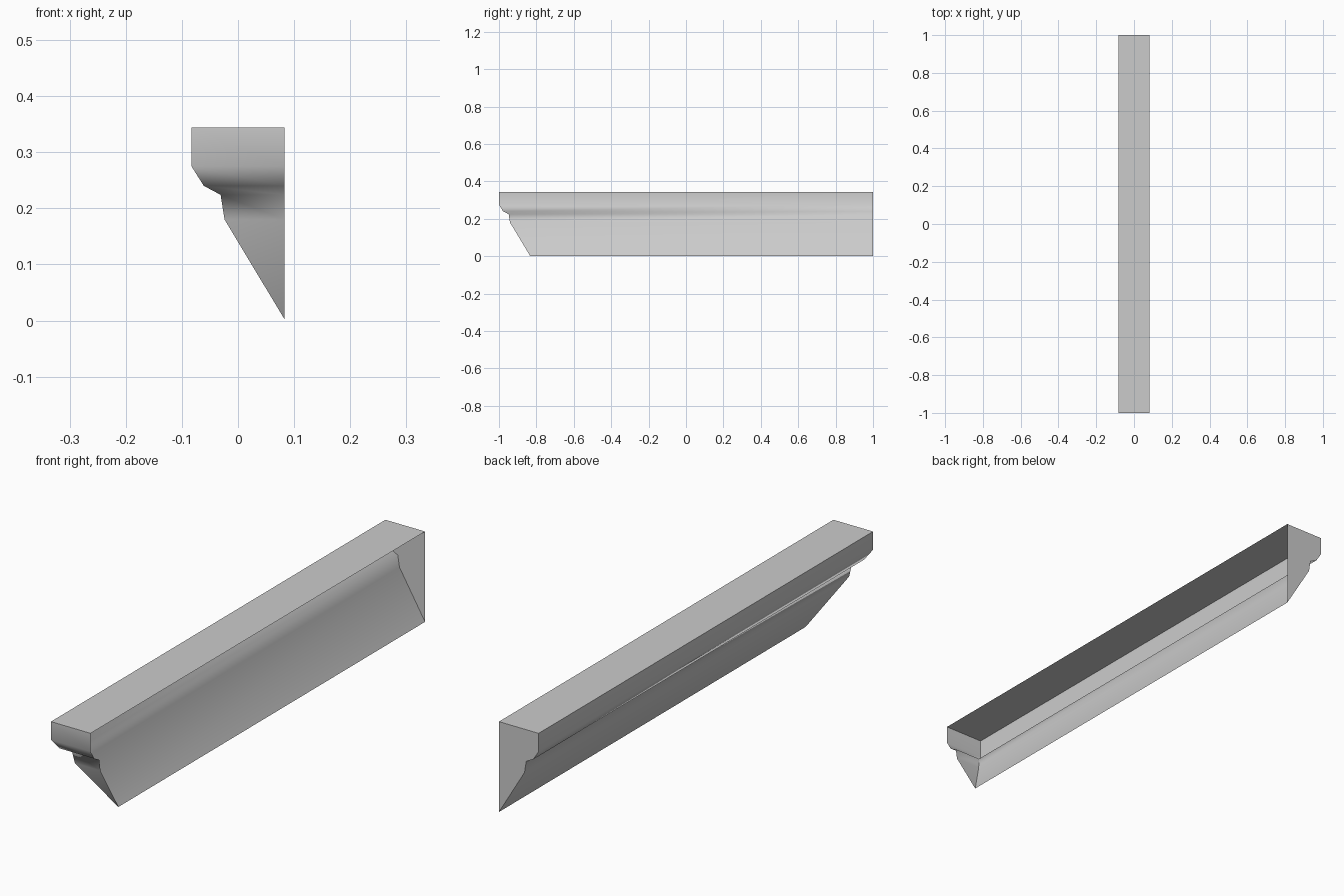
import bpy, bmesh, math

cube = bpy.data.objects.get("Cube")
if cube:
    bpy.data.objects.remove(cube, do_unlink=True)

HALF_W, HALF_L = 0.083, 1.0

# Plain stone-grey finish
grey = bpy.data.materials.new("plain_grey")
grey.use_nodes = True
colour = (0.6, 0.6, 0.6, 1)
grey.diffuse_color = colour
grey.node_tree.nodes["Principled BSDF"].inputs["Base Color"].default_value = colour

# Moulding profile: (setback from the outer face, height), top to bottom
PROFILE = [(0, 0.344), (0, 0.275), (0.022, 0.24), (0.052, 0.224),
           (0.059, 0.18), (2 * HALF_W, 0.002)]

bm = bmesh.new()
rows = []
for d, z in PROFILE:
    x, y = -HALF_W + d, -HALF_L + d
    rows.append([bm.verts.new(p) for p in
                 ((x, HALF_L, z), (x, y, z), (HALF_W, y, z))])

# Long side and mitred front return
for upper, lower in zip(rows, rows[1:]):
    for i in range(2):
        bm.faces.new((upper[i], lower[i], lower[i + 1], upper[i + 1]))

# Top board and far end cap; the wall side stays open
wall_top = bm.verts.new((HALF_W, HALF_L, PROFILE[0][1]))
bm.faces.new((rows[0][0], rows[0][1], rows[0][2], wall_top))
bm.faces.new([wall_top] + [r[0] for r in reversed(rows)][::1])

# Close the pointed bottom of the mitre
bmesh.ops.remove_doubles(bm, verts=bm.verts[:], dist=0.0005)

mesh = bpy.data.meshes.new("cornice_moulding")
bm.to_mesh(mesh)
bm.free()
mesh.materials.append(grey)
moulding = bpy.data.objects.new("cornice_moulding", mesh)
bpy.context.collection.objects.link(moulding)

# Soft moulding curves, crisp mitre and board edges
bpy.ops.object.select_all(action="DESELECT")
moulding.select_set(True)
bpy.context.view_layer.objects.active = moulding
bpy.ops.object.shade_smooth_by_angle(angle=math.radians(60))
